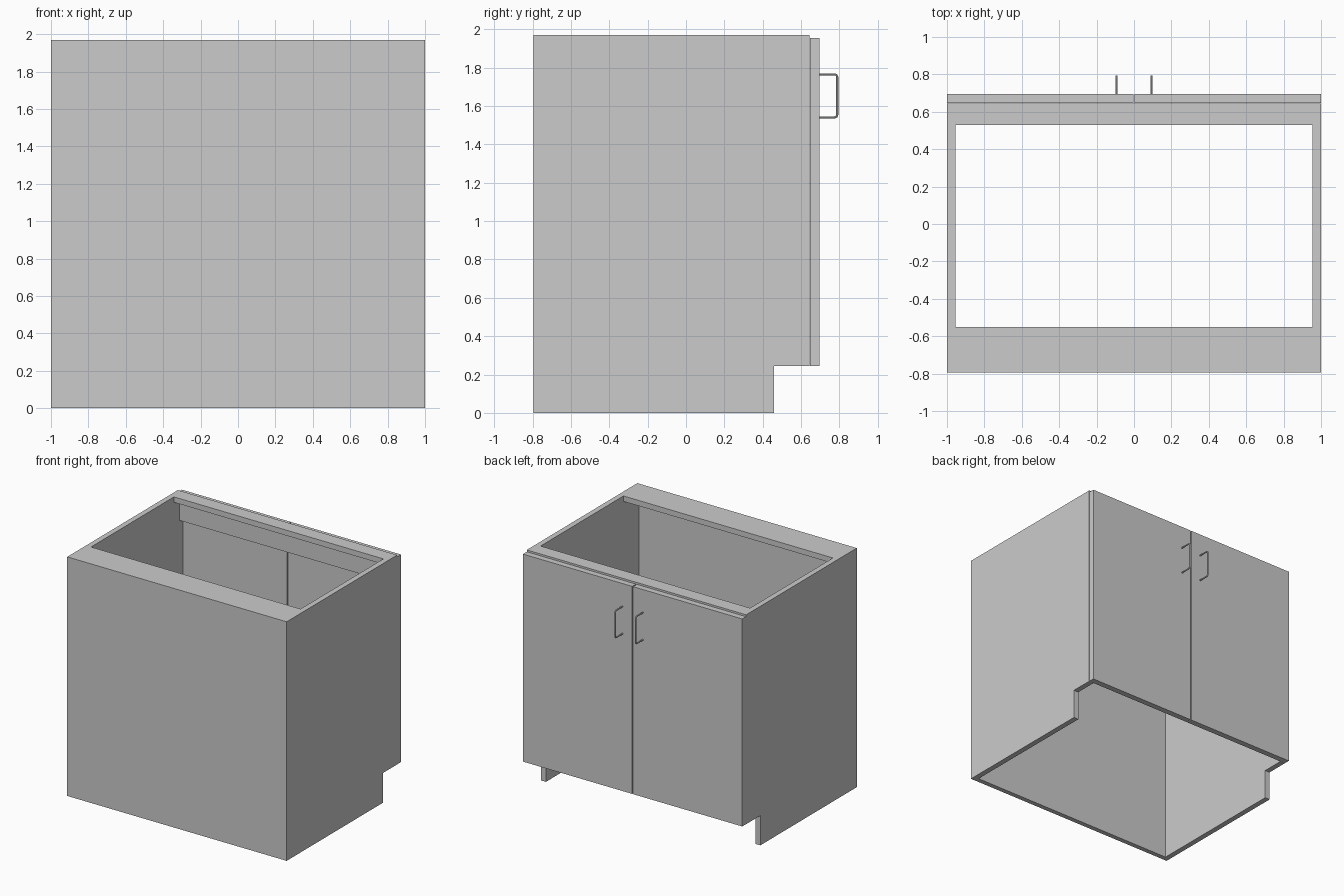
import bpy
import bmesh
from math import sin, cos, pi
from mathutils import Vector

cube = bpy.data.objects.get("Cube")
if cube:
    bpy.data.objects.remove(cube)

grey = bpy.data.materials.new("light grey")
grey.use_nodes = True
colour = (0.6, 0.6, 0.6, 1)
grey.diffuse_color = colour
grey.node_tree.nodes["Principled BSDF"].inputs["Base Color"].default_value = colour

BOARD = 0.045
BACK, FRONT, DOOR_FACE = -0.795, 0.645, 0.695
TOP, TOE_TOP, TOE_Y = 1.97, 0.245, 0.46
INNER = 1 - BOARD


def finish(bm, name):
    bmesh.ops.recalc_face_normals(bm, faces=bm.faces)
    mesh = bpy.data.meshes.new(name)
    bm.to_mesh(mesh)
    bm.free()
    mesh.materials.append(grey)
    obj = bpy.data.objects.new(name, mesh)
    bpy.context.collection.objects.link(obj)
    return obj


def box(name, x, y, z):
    bm = bmesh.new()
    bmesh.ops.create_cube(bm, size=1)
    for v in bm.verts:
        v.co = [a + (b - a) * (c + 0.5) for (a, b), c in zip((x, y, z), v.co)]
    return finish(bm, name)


def side_panel(name, x0, x1):
    # Board outline with the toe notch, extruded across its thickness
    outline = [(BACK, 0), (TOE_Y, 0), (TOE_Y, TOE_TOP),
               (FRONT, TOE_TOP), (FRONT, TOP), (BACK, TOP)]
    bm = bmesh.new()
    face = bm.faces.new([bm.verts.new((x0, y, z)) for y, z in outline])
    new = bmesh.ops.extrude_face_region(bm, geom=[face])["geom"]
    verts = [g for g in new if isinstance(g, bmesh.types.BMVert)]
    bmesh.ops.translate(bm, verts=verts, vec=(x1 - x0, 0, 0))
    return finish(bm, name)


def handle(name, x):
    # Round bar swept along a U path with small rounded corners
    radius, bend, sides = 0.006, 0.015, 10
    out, low, high = 0.789, 1.541, 1.765
    path = [(DOOR_FACE, low)]
    for cz, start in ((low + bend, -pi / 2), (high - bend, 0)):
        for i in range(5):
            a = start + i * pi / 8
            path.append((out - bend + bend * cos(a), cz + bend * sin(a)))
    path.append((DOOR_FACE, high))
    points = [Vector((x, y, z)) for y, z in path]
    across = Vector((1, 0, 0))
    bm = bmesh.new()
    rings = []
    for i, p in enumerate(points):
        along = (points[min(i + 1, len(points) - 1)] - points[max(i - 1, 0)]).normalized()
        normal = along.cross(across)
        if i in (0, len(points) - 1):
            normal = Vector((0, 0, normal.z)).normalized()
        rings.append([bm.verts.new(p + radius * (across * cos(2 * pi * k / sides)
                                                 + normal * sin(2 * pi * k / sides)))
                      for k in range(sides)])
    for a, b in zip(rings, rings[1:]):
        for k in range(sides):
            n = (k + 1) % sides
            bm.faces.new((a[k], a[n], b[n], b[k]))
    bm.faces.new(rings[0])
    bm.faces.new(rings[-1])
    obj = finish(bm, name)
    bpy.ops.object.select_all(action="DESELECT")
    obj.select_set(True)
    bpy.context.view_layer.objects.active = obj
    bpy.ops.object.shade_smooth_by_angle()


# Carcass boards, open at the top and bottom
box("back_panel", (-INNER, INNER), (BACK, BACK + 0.04), (0, TOP - BOARD))
box("back_stretcher", (-INNER, INNER), (BACK, -0.55), (TOP - BOARD, TOP))
box("front_stretcher", (-INNER, INNER), (0.53, FRONT), (TOP - BOARD, TOP))
box("front_rail", (-INNER, INNER), (0.6, FRONT), (1.75, TOP - BOARD))

# Mirrored side panels, doors and handles
for side, s in (("left", 1), ("right", -1)):
    side_panel(side + "_side_panel", s * INNER, s)
    box(side + "_door", sorted((s * 0.004, s * 0.999)),
        (FRONT + 0.001, DOOR_FACE), (TOE_TOP, 1.955))
    handle(side + "_handle", s * 0.093)
